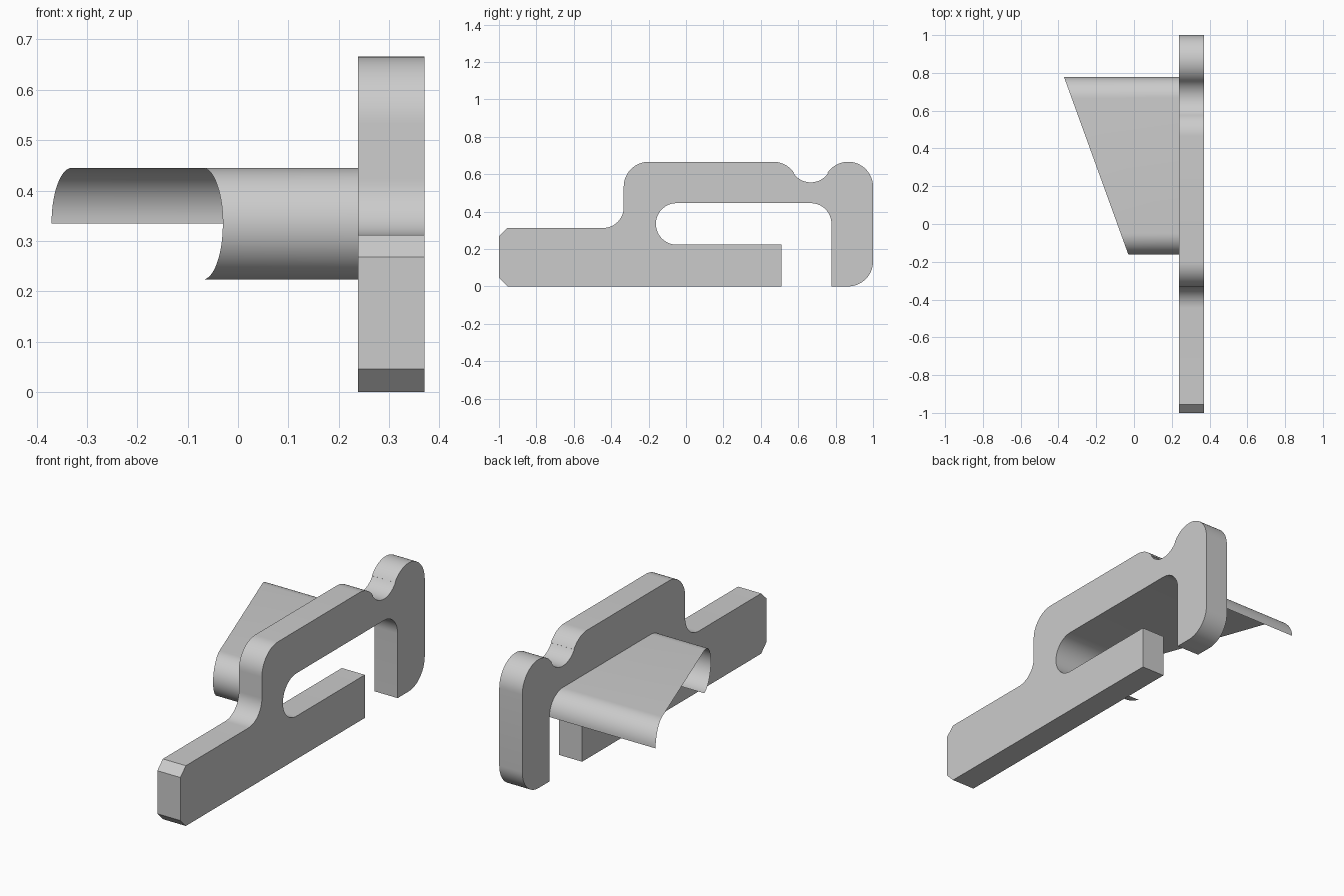
import bpy
import bmesh
from math import sin, cos, radians, degrees, atan2

cube = bpy.data.objects.get("Cube")
if cube:
    bpy.data.objects.remove(cube)

grey = bpy.data.materials.new("plain grey")
grey.use_nodes = True
colour = (0.6, 0.6, 0.6, 1)
grey.diffuse_color = colour
grey.node_tree.nodes["Principled BSDF"].inputs["Base Color"].default_value = colour

INNER, OUTER = 0.238, 0.37   # plate thickness along x
R, S = 0.133, 0.111          # convex and concave radii


def arc(y, z, r, start, end, steps=14):
    """Points (y, z) along an arc, angles in degrees."""
    angles = [radians(start + (end - start) * i / steps) for i in range(steps + 1)]
    return [(y + r * cos(a), z + r * sin(a)) for a in angles]


def finish(name, bm):
    mesh = bpy.data.meshes.new(name)
    bm.to_mesh(mesh)
    bm.free()
    mesh.materials.append(grey)
    obj = bpy.data.objects.new(name, mesh)
    bpy.context.collection.objects.link(obj)
    bpy.ops.object.select_all(action="DESELECT")
    obj.select_set(True)
    bpy.context.view_layer.objects.active = obj
    bpy.ops.object.shade_smooth_by_angle(angle=radians(30))


# Slot curve shared by the plate and the sheet
slot = (arc(-0.05, 0.334, S, 270, 90, 28)
        + arc(0.667, 0.334, S, 90, 0))

# Plate outline: handle, slot, hook, notch and shoulder
tilt = degrees(atan2(0.667 - 0.533, 0.2))
outline = [(-1, 0.045), (-0.955, 0), (0.51, 0), (0.51, 0.223)]
outline += slot + [(0.778, 0)]
outline += arc(0.867, R, R, -90, 0)
outline += arc(0.867, 0.533, R, 0, 180 - tilt, 24)
outline += arc(0.667, 0.667, S, -tilt, tilt - 180, 20)
outline += arc(0.467, 0.533, R, tilt, 90)
outline += arc(-0.2, 0.533, R, 90, 180)
outline += arc(-0.444, 0.423, S, 0, -90)
outline += [(-0.955, 0.312), (-1, 0.268)]

bm = bmesh.new()
face = bm.faces.new([bm.verts.new((INNER, y, z)) for y, z in outline])
result = bmesh.ops.extrude_face_region(bm, geom=[face])
moved = [v for v in result["geom"] if isinstance(v, bmesh.types.BMVert)]
bmesh.ops.translate(bm, verts=moved, vec=(OUTER - INNER, 0, 0))
bmesh.ops.recalc_face_normals(bm, faces=bm.faces)
finish("hook_plate", bm)

# Thin curved sheet continuing the slot, trimmed along a slant
bm = bmesh.new()
rows = []
for y, z in slot:
    trim = -0.033 - 0.3624 * (y + 0.153)
    rows.append([bm.verts.new((x, y, z)) for x in (INNER, trim)])
for (a, b), (c, d) in zip(rows, rows[1:]):
    bm.faces.new((a, b, d, c))
bm.normal_update()
if sum(f.normal.z * f.calc_area() for f in bm.faces) < 0:
    bmesh.ops.reverse_faces(bm, faces=bm.faces)
finish("curved_sheet", bm)
